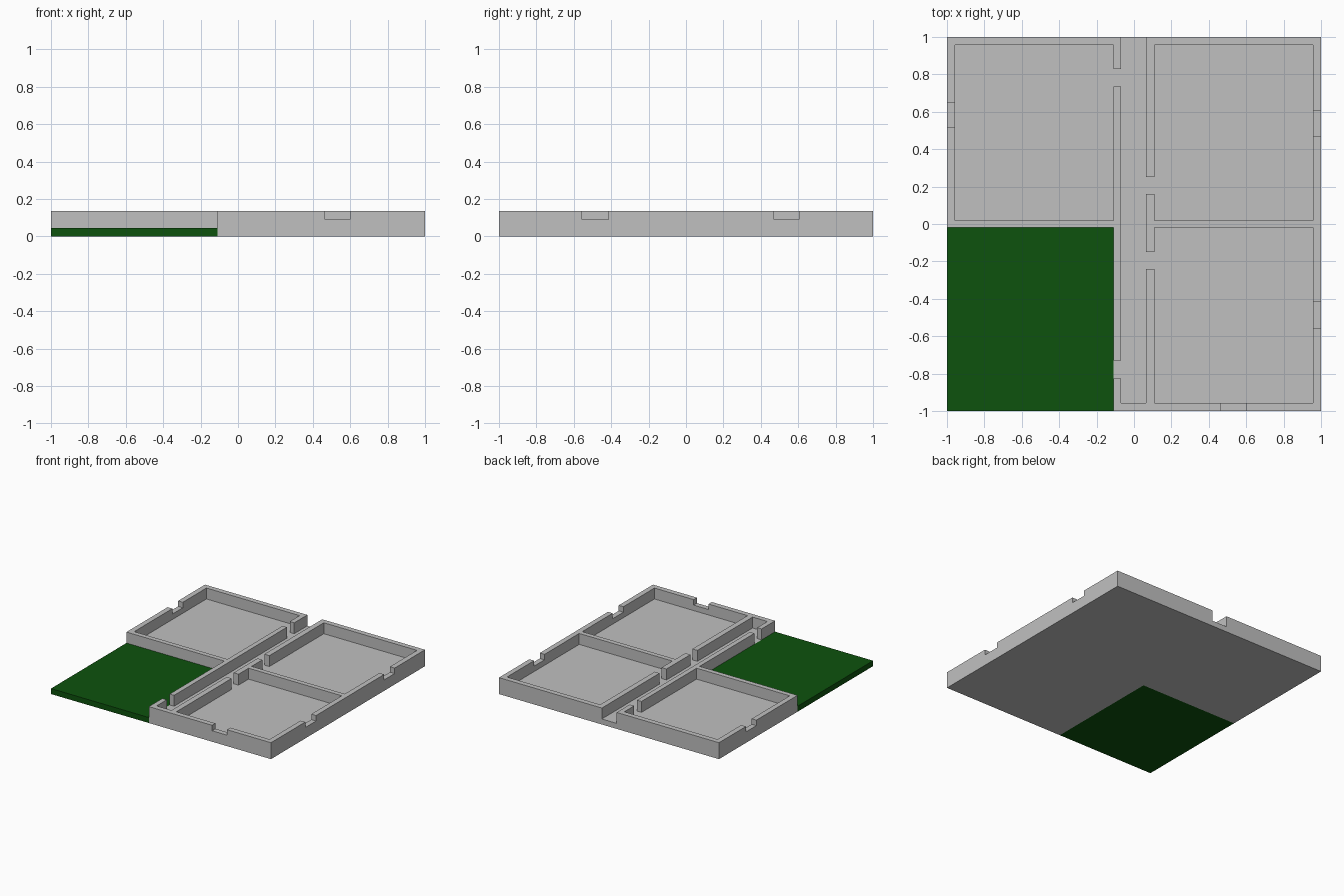
import bpy
import bmesh

cube = bpy.data.objects.get("Cube")
if cube:
    bpy.data.objects.remove(cube, do_unlink=True)

FLOOR, SILL, TOP = 0.045, 0.09, 0.135
OUT, IN = 1.0, 0.957          # outer wall faces
HALL_L, HALL_R = -0.07, 0.065  # corridor sides
ROOM = 0.11                   # room sides of the corridor walls
MID = 0.02                    # half thickness of the cross walls
OVER = 0.05                   # cutter overshoot


def material(name, color):
    mat = bpy.data.materials.new(name)
    mat.use_nodes = True
    mat.diffuse_color = color
    bsdf = next(n for n in mat.node_tree.nodes if n.type == 'BSDF_PRINCIPLED')
    bsdf.inputs["Base Color"].default_value = color
    return mat


def prism(name, outline, z0, z1, mat=None):
    """Extrude a counter-clockwise floor outline from z0 to z1."""
    bm = bmesh.new()
    face = bm.faces.new([bm.verts.new((x, y, z0)) for x, y in outline])
    ext = bmesh.ops.extrude_face_region(bm, geom=[face])
    for v in ext["geom"]:
        if isinstance(v, bmesh.types.BMVert):
            v.co.z = z1
    bmesh.ops.recalc_face_normals(bm, faces=bm.faces)
    mesh = bpy.data.meshes.new(name)
    bm.to_mesh(mesh)
    bm.free()
    if mat:
        mesh.materials.append(mat)
    obj = bpy.data.objects.new(name, mesh)
    bpy.context.collection.objects.link(obj)
    return obj


def rect(x0, x1, y0, y1):
    return [(x0, y0), (x1, y0), (x1, y1), (x0, y1)]


grey = material("wall grey", (0.53, 0.53, 0.53, 1))
green = material("lawn green", (0.004, 0.085, 0.004, 1))

# Lawn slab filling the missing corner
prism("lawn", rect(-OUT, -ROOM, -OUT, -MID), 0, FLOOR, green)

# L-shaped solid block that the rooms are carved from
house = prism("house_floor_and_walls",
              [(-ROOM, -OUT), (OUT, -OUT), (OUT, OUT), (-OUT, OUT),
               (-OUT, -MID), (-ROOM, -MID)], 0, TOP, grey)

cuts = [
    # Rooms and the corridor, open at the back
    (rect(-IN, -ROOM, MID, IN), FLOOR),
    (rect(ROOM, IN, MID, IN), FLOOR),
    (rect(ROOM, IN, -IN, -MID), FLOOR),
    (rect(HALL_L, HALL_R, -IN, OUT + OVER), FLOOR),
]
# Doorways through the corridor walls
for y0, y1 in ((0.735, 0.83), (-0.825, -0.73)):
    cuts.append((rect(-ROOM - OVER, HALL_L + OVER, y0, y1), FLOOR))
for y0, y1 in ((0.16, 0.25), (-0.24, -0.15)):
    cuts.append((rect(HALL_R - OVER, ROOM + OVER, y0, y1), FLOOR))
# Window notches in the outer walls
for y0, y1 in ((0.47, 0.605), (-0.555, -0.415)):
    cuts.append((rect(IN - OVER, OUT + OVER, y0, y1), SILL))
cuts.append((rect(-OUT - OVER, -IN + OVER, 0.515, 0.65), SILL))
cuts.append((rect(0.465, 0.6, -OUT - OVER, -IN + OVER), SILL))

cutters = []
for outline, z0 in cuts:
    cutter = prism("cutter", outline, z0, TOP + OVER)
    cutter.hide_render = True
    mod = house.modifiers.new("carve", 'BOOLEAN')
    mod.operation = 'DIFFERENCE'
    mod.solver = 'EXACT'
    mod.object = cutter
    cutters.append(cutter)

# Bake the carving, then drop the cutters
bpy.context.view_layer.update()
graph = bpy.context.evaluated_depsgraph_get()
carved = bpy.data.meshes.new_from_object(house.evaluated_get(graph))
house.modifiers.clear()
house.data = carved
house.data.materials.clear()
house.data.materials.append(grey)
for poly in house.data.polygons:
    poly.material_index = 0
for cutter in cutters:
    bpy.data.objects.remove(cutter, do_unlink=True)
